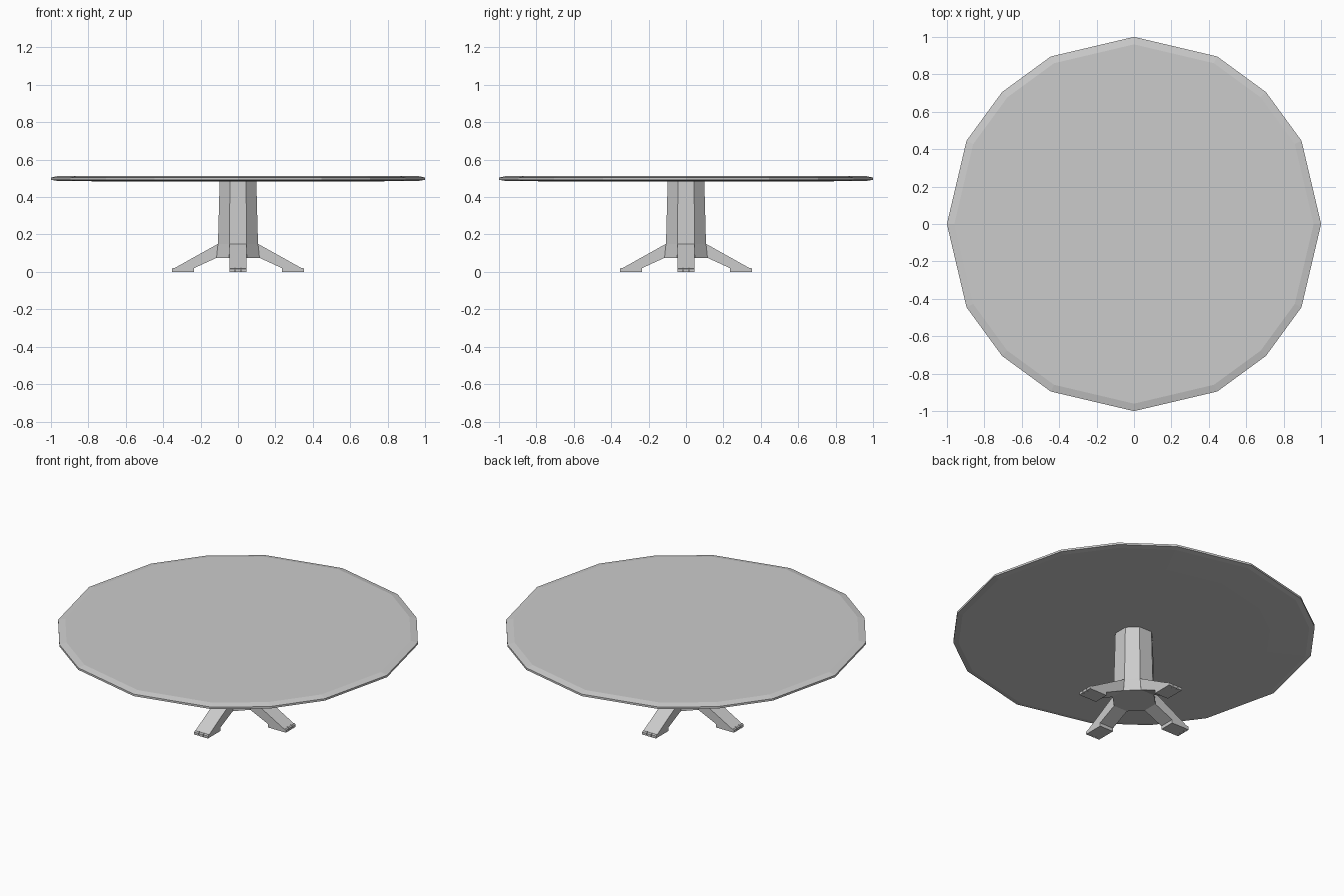
import bpy, bmesh
from math import pi
from mathutils import Matrix

if "Cube" in bpy.data.objects:
    bpy.data.objects.remove(bpy.data.objects["Cube"])


def make_object(name, bm):
    bmesh.ops.recalc_face_normals(bm, faces=bm.faces)
    mesh = bpy.data.meshes.new(name)
    bm.to_mesh(mesh)
    bm.free()
    obj = bpy.data.objects.new(name, mesh)
    bpy.context.collection.objects.link(obj)
    return obj


def quadrant_ring(points):
    """Repeat one quadrant of outline points around z."""
    return [Matrix.Rotation(q * pi / 2, 2) @ Matrix.Identity(2) and
            (Matrix.Rotation(q * pi / 2, 3, 'Z') @ Matrix.Diagonal((1, 1, 1))) @ p
            for q in range(4) for p in points]


def loft(name, rings):
    """Skin a stack of equal-length rings and cap both ends."""
    bm = bmesh.new()
    loops = [[bm.verts.new(p) for p in ring] for ring in rings]
    n = len(loops[0])
    for a, b in zip(loops, loops[1:]):
        for i in range(n):
            j = (i + 1) % n
            bm.faces.new((a[i], a[j], b[j], b[i]))
    bm.faces.new(loops[0])
    bm.faces.new(loops[-1])
    return make_object(name, bm)


def ring(outline, scale, z):
    rot = [Matrix.Rotation(q * pi / 2, 2) for q in range(4)]
    pts = []
    for r in rot:
        for x, y in outline:
            v = r @ Matrix(((x, 0), (y, 0))).col[0]
            pts.append((v.x * scale, v.y * scale, z))
    return pts


def prism(bm, profile, half_width, centre=0.0):
    """Extrude an x-z profile along y."""
    sides = [[bm.verts.new((x, centre + s * half_width, z)) for x, z in profile]
             for s in (-1, 1)]
    n = len(profile)
    for i in range(n):
        j = (i + 1) % n
        bm.faces.new((sides[0][i], sides[0][j], sides[1][j], sides[1][i]))
    bm.faces.new(sides[0])
    bm.faces.new(sides[1])


# Sixteen-sided top with a chamfered rim and slightly dished underside
top = [(1, 0), (0.895, 0.445), (0.705, 0.705), (0.445, 0.895)]
loft("table_top", [ring(top, s, z) for s, z in
                   [(0.75, 0.484), (0.97, 0.487), (1, 0.492), (1, 0.504), (0.96, 0.513)]])


# Octagonal pedestal, flaring towards the base
def octagon(d, w, z):
    return ring([(d, -w), (d, w)], 1, z)


loft("pedestal", [octagon(0.115, 0.047, 0.075), octagon(0.107, 0.046, 0.15),
                  octagon(0.098, 0.043, 0.488)])

# Four splayed legs with three short toes each
leg = [(0.095, 0.15), (0.107, 0.15), (0.34, 0.02), (0.34, 0),
       (0.235, 0), (0.235, 0.02), (0.115, 0.075), (0.095, 0.075)]
toe = [(0.338, 0.021), (0.348, 0.021), (0.354, 0.015), (0.354, 0), (0.338, 0)]
for k, side in enumerate(("right", "back", "left", "front")):
    bm = bmesh.new()
    prism(bm, leg, 0.046)
    for c in (-0.032, 0, 0.032):
        prism(bm, toe, 0.014, c)
    bmesh.ops.rotate(bm, verts=bm.verts, matrix=Matrix.Rotation(k * pi / 2, 3, 'Z'))
    make_object(side + "_leg", bm)
